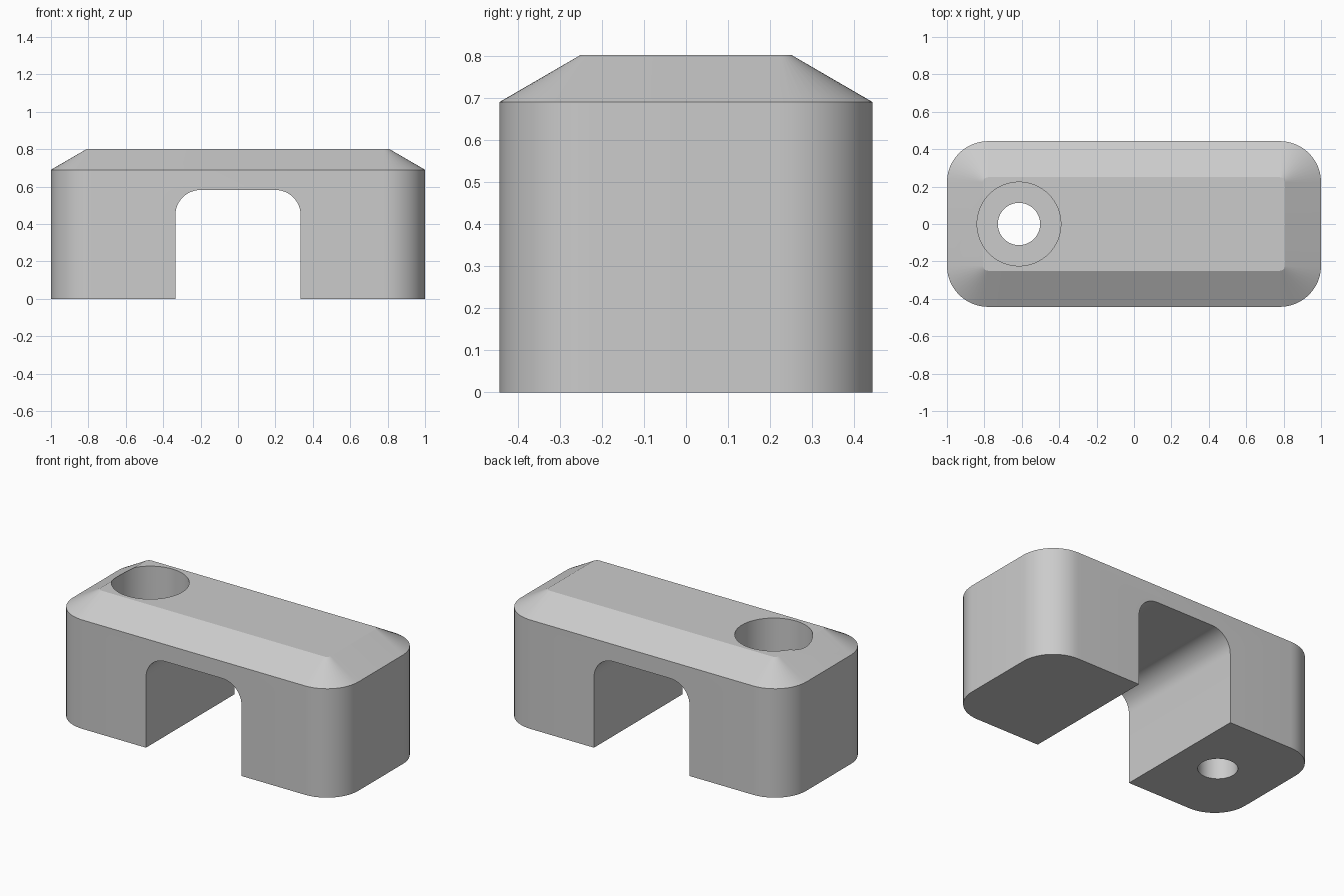
import bpy, bmesh
from math import sin, cos, pi, radians

cube = bpy.data.objects.get("Cube")
if cube:
    bpy.data.objects.remove(cube, do_unlink=True)

grey = bpy.data.materials.new("plain grey")
grey.use_nodes = True
colour = (0.6, 0.6, 0.6, 1)
grey.diffuse_color = colour
grey.node_tree.nodes["Principled BSDF"].inputs["Base Color"].default_value = colour


def rounded_rect(hx, hy, r, steps=12):
    """Outline of a rectangle with rounded corners, counter-clockwise."""
    pts = []
    for k, (sx, sy) in enumerate([(1, 1), (-1, 1), (-1, -1), (1, -1)]):
        for i in range(steps + 1):
            a = (k + i / steps) * pi / 2
            pts.append((sx * (hx - r) + r * cos(a), sy * (hy - r) + r * sin(a)))
    return pts


def loft(name, rings):
    """Closed solid through a list of equally long point rings."""
    bm = bmesh.new()
    rows = [[bm.verts.new(p) for p in ring] for ring in rings]
    n = len(rows[0])
    for low, high in zip(rows, rows[1:]):
        for i in range(n):
            j = (i + 1) % n
            bm.faces.new((low[i], low[j], high[j], high[i]))
    bm.faces.new(rows[0][::-1])
    bm.faces.new(rows[-1])
    bmesh.ops.recalc_face_normals(bm, faces=bm.faces[:])
    mesh = bpy.data.meshes.new(name)
    bm.to_mesh(mesh)
    bm.free()
    mesh.materials.append(grey)
    obj = bpy.data.objects.new(name, mesh)
    bpy.context.collection.objects.link(obj)
    return obj


def cylinder(name, x, r, z0, z1, steps=64):
    turn = [2 * pi * i / steps for i in range(steps)]
    return loft(name, [[(x + r * cos(a), r * sin(a), z) for a in turn] for z in (z0, z1)])


# Body: rounded block with a sloped rim around the top
HX, HY, CORNER, INSET = 1.0, 0.443, 0.22, 0.193
levels = [(0, 0), (0.69, 0), (0.802, INSET)]
body = loft("bridge_block", [
    [(x, y, z) for x, y in rounded_rect(HX - d, HY - d, CORNER - d)] for z, d in levels])

# Cutters: arch tunnel through the depth, screw hole and its counterbore
ARCH_TOP = 0.582
arch_outline = rounded_rect(0.335, ARCH_TOP, 0.135)
arch = loft("arch_cutter", [[(x, y, z) for x, z in arch_outline] for y in (-0.6, 0.6)])
HOLE_X = -0.615
hole = cylinder("screw_hole_cutter", HOLE_X, 0.113, -0.1, 1)
bore = cylinder("counterbore_cutter", HOLE_X, 0.224, 0.4, 1)

bpy.context.view_layer.objects.active = body
body.select_set(True)
for cutter in (arch, hole, bore):
    mod = body.modifiers.new(cutter.name, "BOOLEAN")
    mod.operation = "DIFFERENCE"
    mod.solver = "EXACT"
    mod.object = cutter
    bpy.ops.object.modifier_apply(modifier=mod.name)
    bpy.data.objects.remove(cutter, do_unlink=True)

# Smooth the round walls, keep the edges crisp
bpy.ops.object.shade_smooth_by_angle(angle=radians(25))
